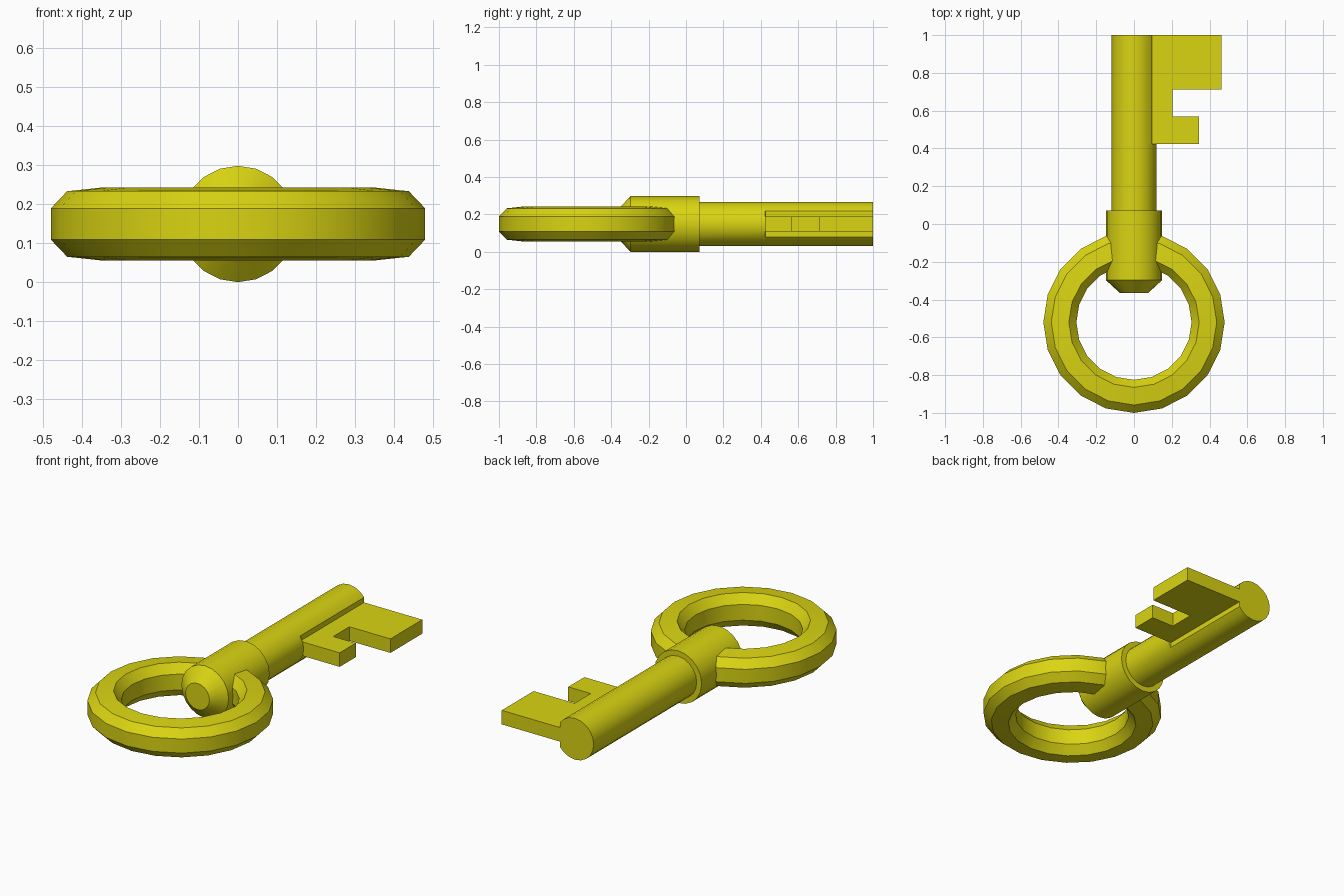
import bpy, bmesh, math

if "Cube" in bpy.data.objects:
    bpy.data.objects.remove(bpy.data.objects["Cube"])

SIDES = 20
Z_MID = 0.149

gold = bpy.data.materials.new("yellow_metal")
gold.diffuse_color = (0.70, 0.66, 0.006, 1)
gold.use_nodes = True
gold.node_tree.nodes["Principled BSDF"].inputs["Base Color"].default_value = gold.diffuse_color


def finish(name, bm):
    bmesh.ops.recalc_face_normals(bm, faces=bm.faces[:])
    mesh = bpy.data.meshes.new(name)
    bm.to_mesh(mesh)
    bm.free()
    ob = bpy.data.objects.new(name, mesh)
    bpy.context.collection.objects.link(ob)
    mesh.materials.append(gold)
    bpy.ops.object.select_all(action='DESELECT')
    ob.select_set(True)
    bpy.context.view_layer.objects.active = ob
    bpy.ops.object.shade_smooth_by_angle(angle=math.radians(30))
    return ob


def bridge(bm, loops, closed=False):
    n = len(loops)
    for i in range(n if closed else n - 1):
        a, b = loops[i], loops[(i + 1) % n]
        for j in range(SIDES):
            k = (j + 1) % SIDES
            bm.faces.new((a[j], a[k], b[k], b[j]))


def circle(radius):
    return [(radius * math.cos(2 * math.pi * i / SIDES),
             radius * math.sin(2 * math.pi * i / SIDES)) for i in range(SIDES)]


def rod(name, profile):
    # Round bar along y; profile entries are (y, radius, greatest x)
    bm = bmesh.new()
    loops = [[bm.verts.new((min(x, limit), y, Z_MID + z)) for x, z in circle(r)]
             for y, r, limit in profile]
    bridge(bm, loops)
    bm.faces.new(loops[0])
    bm.faces.new(loops[-1])
    return finish(name, bm)


# Ring handle: chamfered section swept around a vertical axis
half = [(0.305, 0.045), (0.345, 0.094), (0.438, 0.084), (0.48, 0.04)]
section = half + [(r, -z) for r, z in reversed(half)]
bm = bmesh.new()
loops = [[bm.verts.new((x, y - 0.52, Z_MID + z)) for x, y in circle(r)]
         for r, z in section]
bridge(bm, loops, closed=True)
finish("handle_ring", bm)

# Collar with a chamfered tip
rod("collar", [(-0.365, 0.075, 1), (-0.297, 0.149, 1), (0.072, 0.149, 1)])

# Shaft, flattened on the side where the bit joins
rod("shaft", [(0.05, 0.118, 1), (0.423, 0.118, 1), (0.425, 0.118, 0.0955), (1.0, 0.118, 0.0955)])

# Bit: toothed plate
outline = [(0.09, 1.0), (0.09, 0.423), (0.345, 0.423), (0.345, 0.568),
           (0.203, 0.568), (0.203, 0.713), (0.462, 0.713), (0.462, 1.0)]
bm = bmesh.new()
face = bm.faces.new([bm.verts.new((x, y, Z_MID - 0.04)) for x, y in outline])
ext = bmesh.ops.extrude_face_region(bm, geom=[face])
for v in ext["geom"]:
    if isinstance(v, bmesh.types.BMVert):
        v.co.z += 0.08
finish("key_bit", bm)
